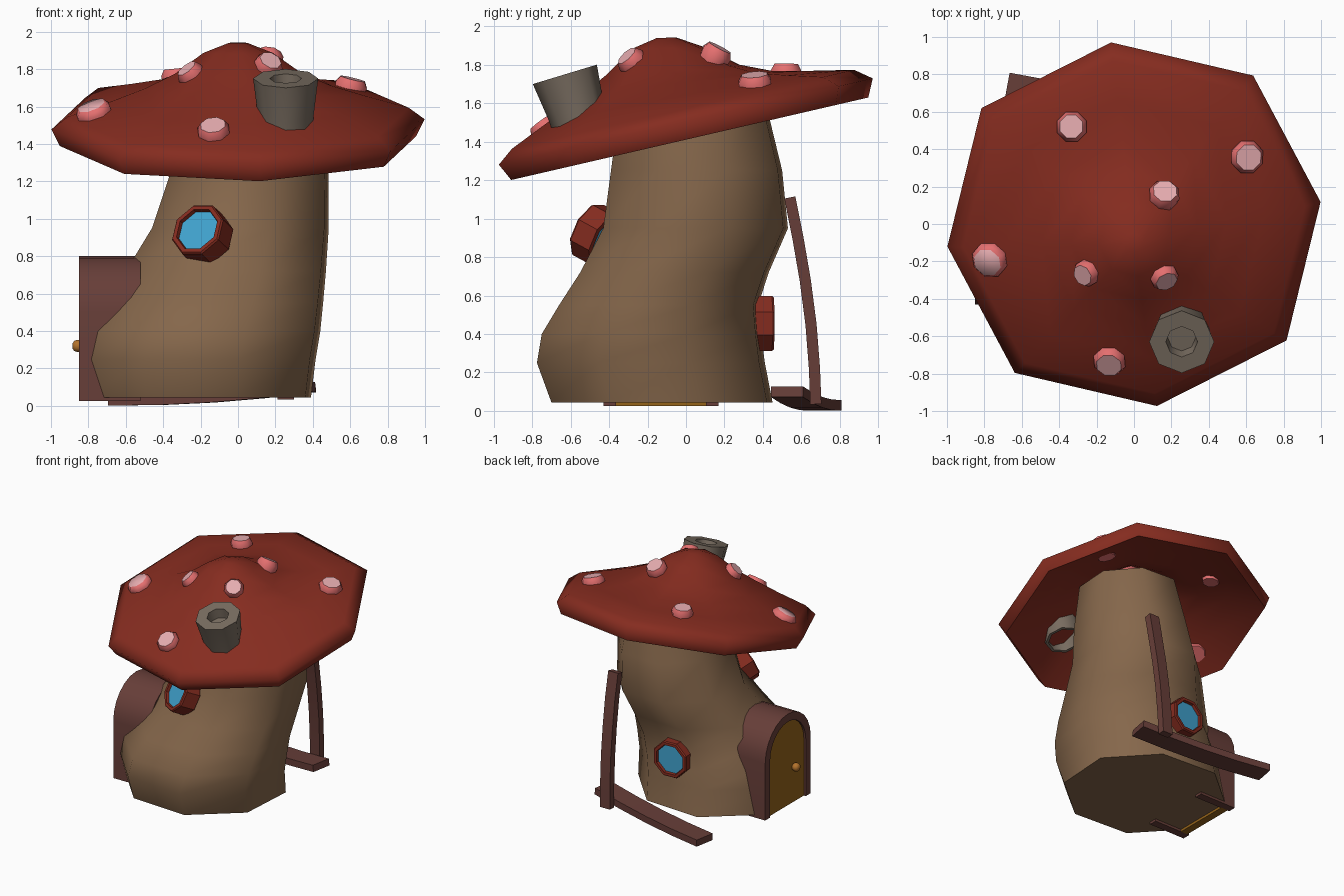
import bpy, bmesh, math
from mathutils import Vector
from mathutils.bvhtree import BVHTree

if "Cube" in bpy.data.objects:
    bpy.data.objects.remove(bpy.data.objects["Cube"])


def mat(name, r, g, b):
    m = bpy.data.materials.new(name)
    m.diffuse_color = (r, g, b, 1)
    m.use_nodes = True
    m.node_tree.nodes["Principled BSDF"].inputs["Base Color"].default_value = m.diffuse_color
    return m


RED = mat("cap red", 0.235, 0.025, 0.014)
STEM = mat("stem tan", 0.235, 0.135, 0.070)
PINK = mat("spot pale pink", 0.88, 0.46, 0.48)
CORAL = mat("spot coral", 0.78, 0.16, 0.16)
GREY = mat("chimney grey", 0.19, 0.152, 0.118)
WOOD = mat("dark wood", 0.135, 0.048, 0.040)
DOOR = mat("door ochre", 0.30, 0.125, 0.010)
BRASS = mat("knob brass", 0.45, 0.17, 0.025)
BLUE = mat("window blue", 0.053, 0.37, 0.63)


def loft(name, rings, mats, smooth=None, top_mat=0, closed=False):
    """Skin a list of equal-length point loops, capping both ends unless closed."""
    bm = bmesh.new()
    vs = [[bm.verts.new(p) for p in ring] for ring in rings]
    n = len(vs[0])
    pairs = list(zip(vs, vs[1:])) + ([(vs[-1], vs[0])] if closed else [])
    for a, b in pairs:
        for i in range(n):
            j = (i + 1) % n
            bm.faces.new((a[i], a[j], b[j], b[i]))
    if not closed:
        bm.faces.new(vs[0][::-1])
        bm.faces.new(vs[-1]).material_index = top_mat
    bmesh.ops.recalc_face_normals(bm, faces=bm.faces)
    me = bpy.data.meshes.new(name)
    bm.to_mesh(me)
    bm.free()
    for m in mats:
        me.materials.append(m)
    ob = bpy.data.objects.new(name, me)
    bpy.context.collection.objects.link(ob)
    if smooth:
        bpy.ops.object.select_all(action='DESELECT')
        ob.select_set(True)
        bpy.context.view_layer.objects.active = ob
        bpy.ops.object.shade_smooth_by_angle(angle=math.radians(smooth))
    return ob


def turned(name, profile, origin, axis, mats, n=8, phase=0.5, **kw):
    """Revolve (radius, height) pairs about an axis through origin."""
    w = Vector(axis).normalized()
    ref = Vector((0, 0, 1)) if abs(w.z) < 0.8 else Vector((0, 1, 0))
    u = ref.cross(w).normalized()
    v = w.cross(u)
    o = Vector(origin)
    rings = []
    for r, h in profile:
        angs = [math.tau * (i + phase) / n for i in range(n)]
        rings.append([o + w * h + u * r * math.cos(a) + v * r * math.sin(a) for a in angs])
    return loft(name, rings, mats, **kw)


# Stem: bent octagonal trunk, each row is z, x range, y range
rows = [(0.045, -.815, .39, -.70, .45), (0.25, -.825, .415, -.775, .41),
        (0.4, -.80, .44, -.75, .39), (0.55, -.70, .455, -.66, .375),
        (0.72, -.60, .47, -.55, .43), (0.95, -.46, .485, -.43, .53),
        (1.25, -.36, .485, -.39, .50), (1.62, -.29, .44, -.34, .41)]
rings = []
turn = math.radians(19)
for z, x0, x1, y0, y1 in rows:
    k = 0.5 / math.cos(turn)
    angs = [turn + math.radians(45 * i) for i in range(8)]
    rings.append([((x0 + x1) / 2 + (x1 - x0) * k * math.cos(a),
                   (y0 + y1) / 2 + (y1 - y0) * k * math.sin(a), z) for a in angs])
loft("stem", rings, [STEM], smooth=60)

# Cap: tilted octagonal shell, rows are radius, height, forward lean of the dome
top = [(.05, .452, .01), (.187, .397, .04), (.34, .285, .055), (.5, .21, .05),
       (.7, .14, .025), (.92, .07, 0), (1.005, .005, 0)]
under = [(.96, -.087, 0), (.7, .05, .02), (.5, .125, .045), (.34, .205, .05), (.05, .38, .01)]
tilt = math.radians(13)
up = Vector((0, -math.sin(tilt), math.cos(tilt)))
back = Vector((0, math.cos(tilt), math.sin(tilt)))
rings = []
for r, h, lean in top + under:
    ring = []
    for i in range(8):
        a = math.radians(7 + 45 * i)
        k = r * (1.03 if i % 2 else 1.0)
        ring.append(Vector((k * math.cos(a), 0, 1.5)) + back * k * math.sin(a)
                    + up * (h - lean * math.sin(a)))
    rings.append(ring)
cap = loft("cap", rings, [RED], smooth=85)

# Spots: bevelled discs seated on the cap surface
tree = BVHTree.FromPolygons([v.co for v in cap.data.vertices],
                            [tuple(p.vertices) for p in cap.data.polygons])
spots = [(-.33, .52, .085), (.16, .15, .085), (.60, .36, .092), (-.77, -.19, .10),
         (-.25, -.26, .075), (.16, -.28, .078), (-.13, -.73, .09)]
for i, (x, y, r) in enumerate(spots):
    p, n, _, _ = tree.ray_cast(Vector((x, y, 3)), Vector((0, 0, -1)))
    n = n if n.z > 0 else -n
    p = p + n * (.012 if y > 0 else 0)
    turned(f"spot_{i + 1}", [(r * .75, -.115), (r * .92, -.04), (r, .012), (r * .78, .045)],
           p, n, [CORAL, PINK], top_mat=1, smooth=60)

# Chimney: flared octagonal pot, hollow at both ends
turned("chimney", [(.12, -.24), (.12, -.38), (.142, -.38), (.15, -.2), (.174, 0), (.085, 0),
                   (.075, -.08)], (.255, -.63, 1.75), (0, -.29, .957), [GREY],
       phase=0, smooth=50)


# Windows: octagonal frame with recessed pane
def window(name, origin, axis, r):
    turned(name + "_frame", [(r, -.13), (r, -.01), (r * .95, 0), (r * .8, 0),
                             (r * .76, -.03), (r * .76, -.13)],
           origin, axis, [RED], closed=True)
    turned(name + "_pane", [(r * .78, -.10), (r * .78, -.022)], origin, axis, [BLUE])


window("upper_window", (-.22, -.515, .945), (-.44, -.77, .42), .155)
window("lower_window", (-.165, .453, .455), (-.06, 1, 0), .155)


# Door on the left side: arched frame, panel and knob
def arch(x, half, n=12):
    pts = [(x, -.13 - half, .025)]
    for i in range(n + 1):
        a = math.pi * (1 - i / n)
        pts.append((x, -.13 + half * math.cos(a), .50 + half * math.sin(a)))
    return pts + [(x, -.13 + half, .025)]


outer, inner, x_front, x_back = .30, .235, -.85, -.52
fo, fi = arch(x_front, outer), arch(x_front, inner)
bo, bi = arch(x_back, outer), arch(x_back, inner)
loft("door_frame", [list(q) for q in zip(fo, fi, bi, bo)], [WOOD], smooth=30)
loft("door", [arch(-.77, .24), arch(-.832, .24)], [DOOR])
turned("door_knob", [(.012, 0), (.03, .012), (.036, .03), (.03, .05), (.014, .06)],
       (-.825, -.23, .32), (-1, 0, 0), [BRASS], smooth=60)


# Loose timbers at the back: rectangular section swept along a bent path
def beam(name, path, side, width, thick):
    pts = [Vector(p) for p in path]
    s = Vector(side).normalized()
    rings = []
    for i, p in enumerate(pts):
        d = (pts[min(i + 1, len(pts) - 1)] - pts[max(i - 1, 0)]).normalized()
        t = d.cross(s).normalized()
        rings.append([p + s * a * width / 2 + t * b * thick / 2
                      for a, b in ((-1, -1), (1, -1), (1, 1), (-1, 1))])
    loft(name, rings, [WOOD], smooth=30)


beam("leaning_post", [(.275, .54, 1.11), (.275, .582, .9), (.27, .62, .68), (.265, .65, .45),
                      (.26, .668, .22), (.255, .675, .035)], (1, 0, 0), .09, .058)
beam("ground_plank", [(.40, .525, .10), (.13, .575, .068), (-.14, .625, .045),
                      (-.41, .675, .032), (-.68, .725, .029)], (.18, .98, 0), .17, .055)
